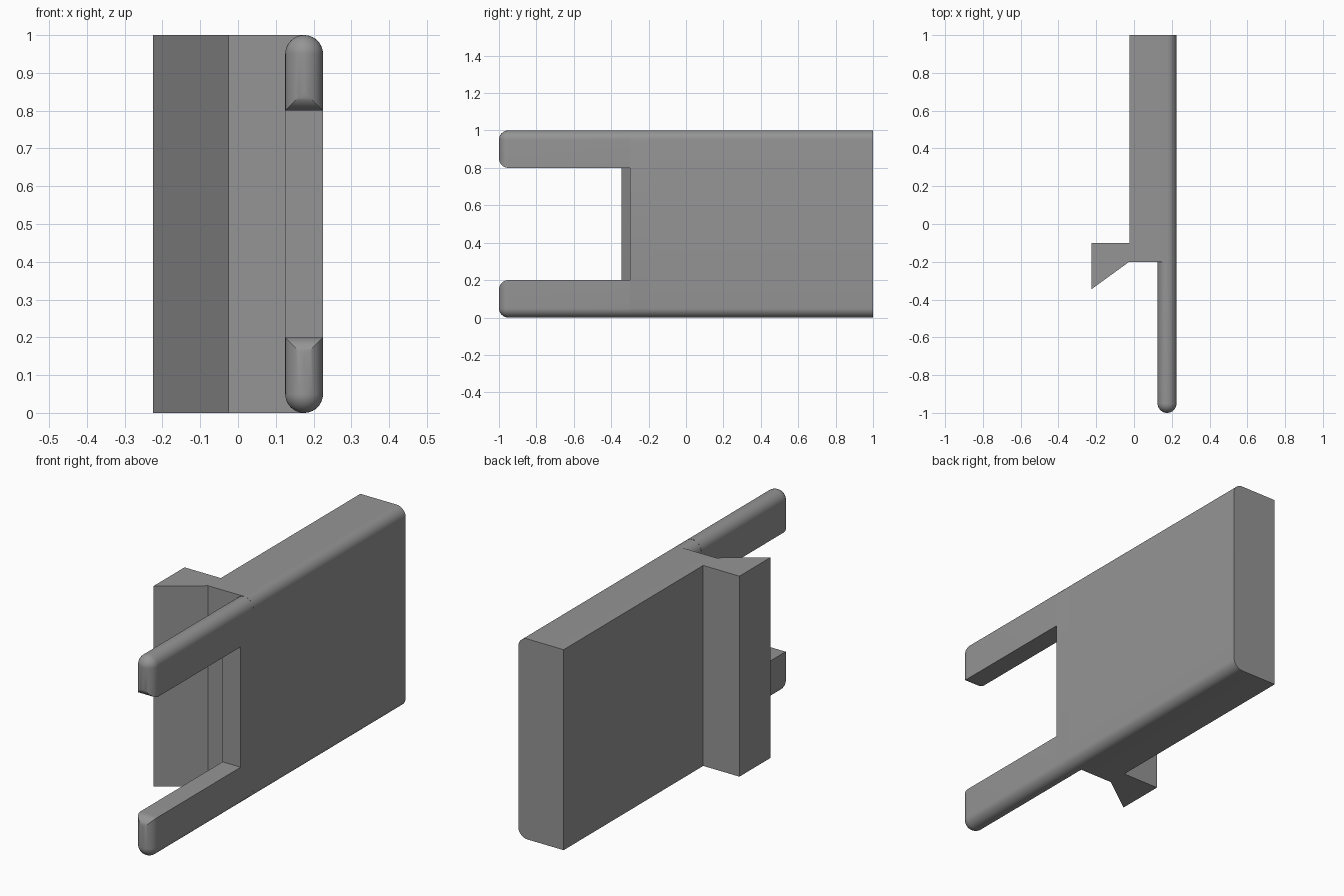
import bpy, bmesh, math

if "Cube" in bpy.data.objects:
    bpy.data.objects.remove(bpy.data.objects["Cube"])

grey = bpy.data.materials.new("plain grey")
grey.diffuse_color = (0.3, 0.3, 0.3, 1)
grey.use_nodes = True
grey.node_tree.nodes["Principled BSDF"].inputs["Base Color"].default_value = grey.diffuse_color

R = 0.05                    # edge radius
CX = 0.175                  # centre of the thin plate in x
LEFT, RIGHT = -0.025, 0.225  # body sides
STEPS = 10


def make_part(name, faces):
    """Build one object from a list of polygons, welding shared corners."""
    bm = bmesh.new()
    for pts in faces:
        bm.faces.new([bm.verts.new(p) for p in pts])
    bmesh.ops.remove_doubles(bm, verts=bm.verts, dist=1e-5)
    bmesh.ops.dissolve_degenerate(bm, edges=bm.edges, dist=1e-5)
    bmesh.ops.recalc_face_normals(bm, faces=bm.faces)
    mesh = bpy.data.meshes.new(name)
    bm.to_mesh(mesh)
    bm.free()
    mesh.materials.append(grey)
    obj = bpy.data.objects.new(name, mesh)
    bpy.context.collection.objects.link(obj)
    bpy.ops.object.select_all(action='DESELECT')
    obj.select_set(True)
    bpy.context.view_layer.objects.active = obj
    bpy.ops.object.shade_smooth_by_angle(angle=math.radians(30))
    return obj


def arc(zc, a0, a1, r=R, n=STEPS):
    """Arc in the xz plane around the plate centre line."""
    return [(CX + r * math.cos(math.radians(a0 + (a1 - a0) * i / n)),
             zc + r * math.sin(math.radians(a0 + (a1 - a0) * i / n)))
            for i in range(n + 1)]


def at(y, pts):
    return [(x, y, z) for x, z in pts]


def strip(a, b, closed=True):
    """Quads joining two matching rings."""
    n = len(a)
    return [[a[i], a[(i + 1) % n], b[(i + 1) % n], b[i]]
            for i in range(n if closed else n - 1)]


# Body: block with two rounded outer edges
outer = [(LEFT, 0)] + arc(R, -90, 0) + arc(1 - R, 0, 90) + [(LEFT, 1)]
front = [(LEFT, 0)] + arc(R, 270, 180) + arc(1 - R, 180, 90) + [(LEFT, 1)]
body = strip(at(-0.2, outer), at(1, outer), closed=False)
body += [at(1, outer), at(-0.2, front)]
body.append([(LEFT, -0.1, 0), (LEFT, 1, 0), (LEFT, 1, 1), (LEFT, -0.1, 1)])
make_part("body", body)

# Hook: wedge-shaped rail along the left side
wedge = [(LEFT, -0.1), (-0.225, -0.1), (-0.225, -0.345), (LEFT, -0.2)]
low = [(x, y, 0) for x, y in wedge]
high = [(x, y, 1) for x, y in wedge]
make_part("hook", strip(low, high, closed=False) + [low, high])

# Plate lip: short step between the body and the prongs
stadium = arc(R, 180, 360) + arc(1 - R, 0, 180)
lip = strip(at(-0.3, stadium), at(-0.2, stadium))
lip.append(at(-0.3, [(CX - R, 0.2), (CX + R, 0.2), (CX + R, 0.8), (CX - R, 0.8)]))
make_part("plate_lip", lip)


# Prongs: rounded bars with rounded tips, flat on the inner side
def prong_ring(y, w, upper):
    inner = 0.2 - (R - w)
    pts = [(CX + w, inner), (CX - w, inner)] + arc(R, 180, 360, w, 2 * STEPS)
    return at(y, [(x, 1 - z if upper else z) for x, z in pts])


for name, upper in (("lower_prong", False), ("upper_prong", True)):
    rings = [prong_ring(-0.3, R, upper)]
    for i in range(STEPS + 1):
        a = math.pi / 2 * i / STEPS
        rings.append(prong_ring(-1 + R - R * math.sin(a), R * math.cos(a), upper))
    make_part(name, [f for a, b in zip(rings, rings[1:]) for f in strip(a, b)])
